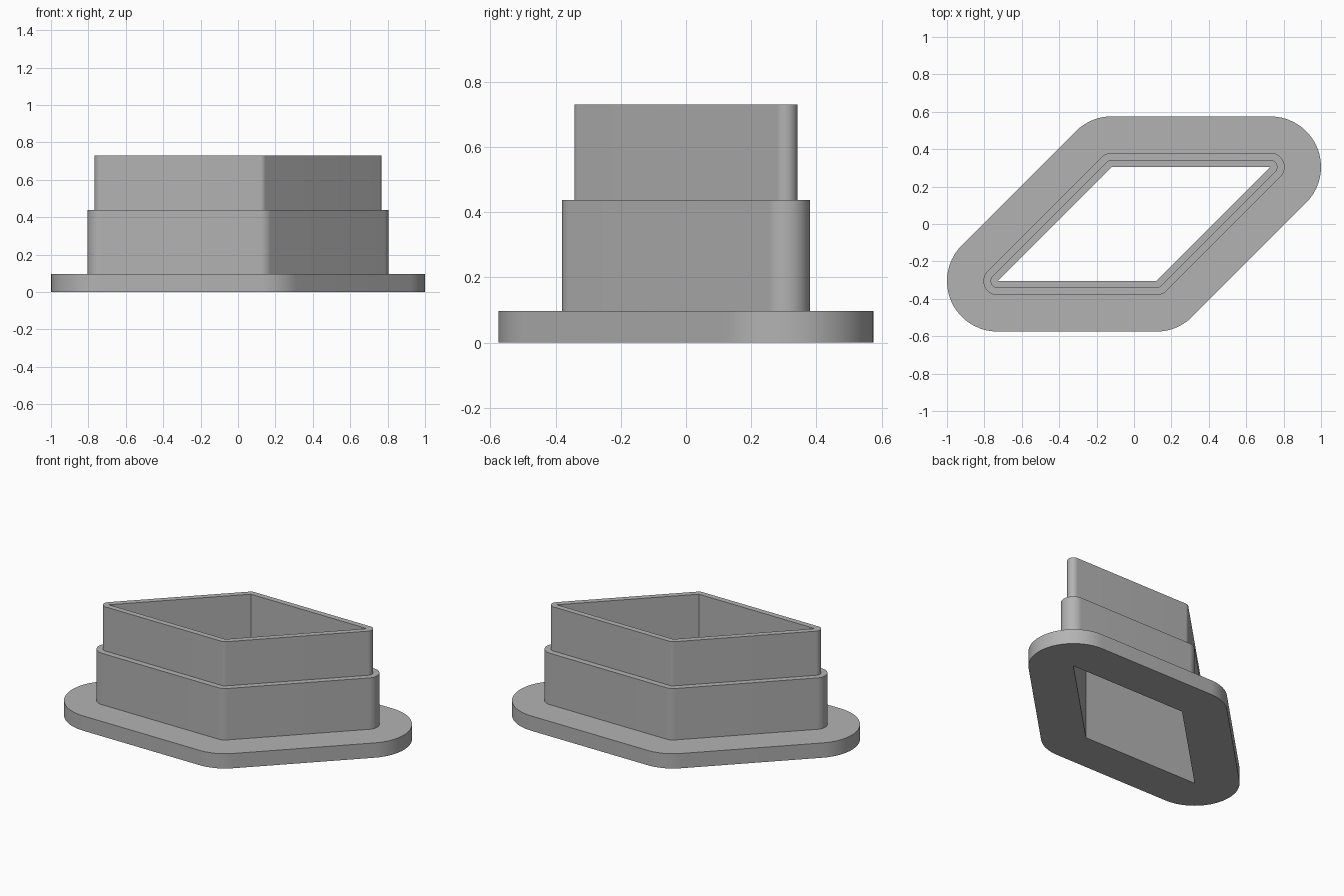
import bpy, bmesh, math
from mathutils import Vector

cube = bpy.data.objects.get("Cube")
if cube:
    bpy.data.objects.remove(cube, do_unlink=True)

grey = bpy.data.materials.new("plain grey")
grey.use_nodes = True
colour = (0.45, 0.45, 0.45, 1)
grey.diffuse_color = colour
grey.node_tree.nodes["Principled BSDF"].inputs["Base Color"].default_value = colour

# Opening: a parallelogram, counter-clockwise
CORNERS = [Vector(p) for p in ((-0.73, -0.305), (0.12, -0.305), (0.73, 0.305), (-0.12, 0.305))]
ARC_STEPS = 20


def outline(offset):
    """Opening grown outward by offset, with round corners."""
    points = []
    for i, corner in enumerate(CORNERS):
        into = corner - CORNERS[i - 1]
        out = CORNERS[(i + 1) % len(CORNERS)] - corner
        start = math.atan2(into.y, into.x) - math.pi / 2
        turn = (math.atan2(out.y, out.x) - math.atan2(into.y, into.x)) % math.tau
        for s in range(ARC_STEPS + 1):
            a = start + turn * s / ARC_STEPS
            points.append(corner + offset * Vector((math.cos(a), math.sin(a))))
    return points


# Wall section as (offset from opening, height): flange, collar, rim, inner wall
SECTION = [(0.27, 0), (0.27, 0.098), (0.075, 0.098), (0.075, 0.438),
           (0.037, 0.438), (0.037, 0.73), (0, 0.73), (0, 0)]

bm = bmesh.new()
rings = [[bm.verts.new((p.x, p.y, z)) for p in outline(d)] for d, z in SECTION]
for k, lower in enumerate(rings):
    upper = rings[(k + 1) % len(rings)]
    for i in range(len(lower)):
        j = (i + 1) % len(lower)
        bm.faces.new((lower[i], lower[j], upper[j], upper[i]))

# The opening has sharp corners, so its arcs collapse to single points
bmesh.ops.remove_doubles(bm, verts=bm.verts, dist=0.0001)
bmesh.ops.recalc_face_normals(bm, faces=bm.faces)

mesh = bpy.data.meshes.new("flanged_sleeve")
bm.to_mesh(mesh)
bm.free()
mesh.materials.append(grey)
sleeve = bpy.data.objects.new("flanged_sleeve", mesh)
bpy.context.collection.objects.link(sleeve)

# Smooth round corners, crisp steps
bpy.ops.object.select_all(action="DESELECT")
sleeve.select_set(True)
bpy.context.view_layer.objects.active = sleeve
bpy.ops.object.shade_smooth_by_angle(angle=math.radians(30))
